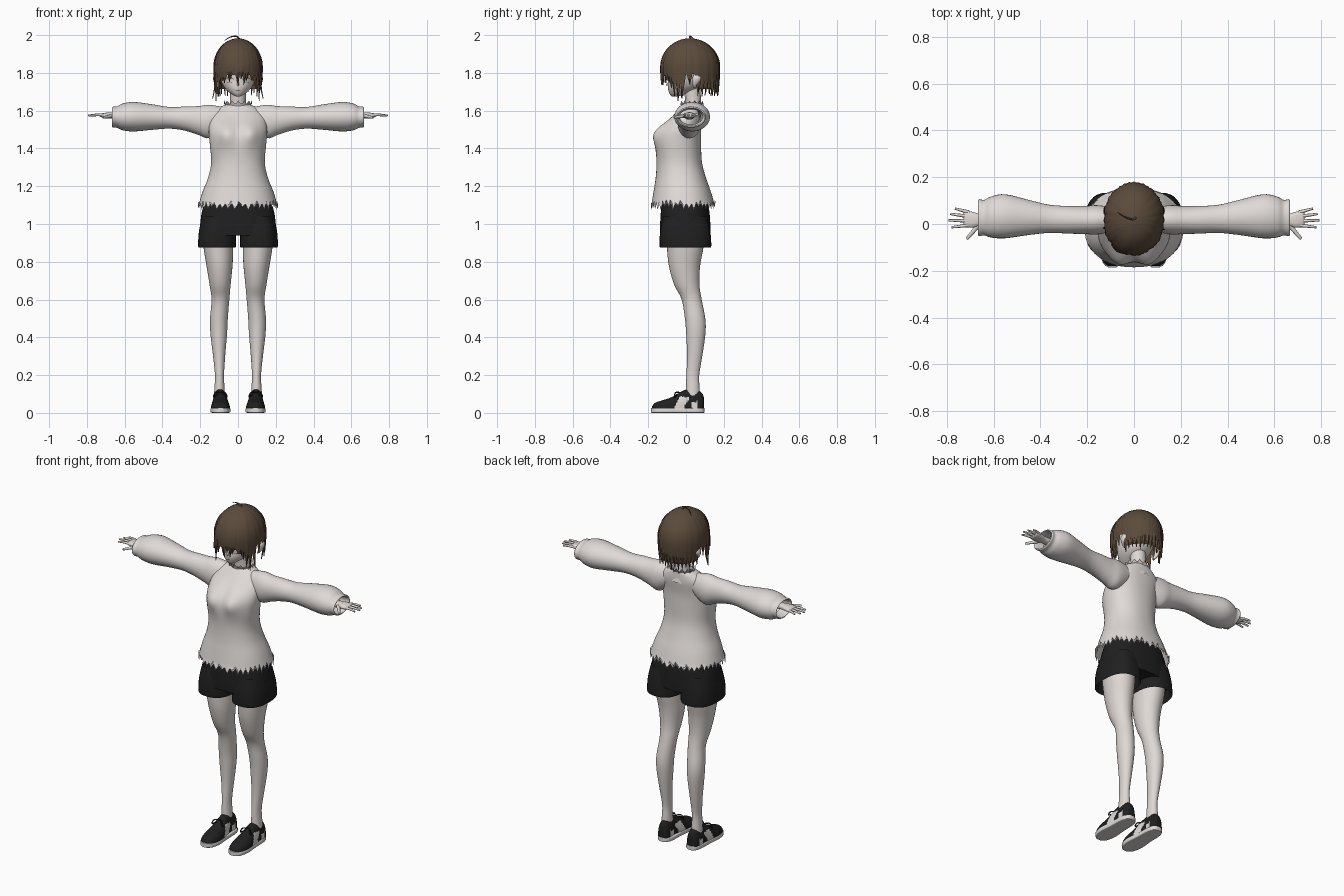
import bpy, bmesh, random
from math import sin, cos, pi, radians, sqrt, exp
from mathutils import Vector

random.seed(4)
cube = bpy.data.objects.get("Cube")
if cube:
    bpy.data.objects.remove(cube)


def material(name, rgb):
    m = bpy.data.materials.new(name)
    m.use_nodes = True
    m.diffuse_color = (*rgb, 1)
    m.node_tree.nodes["Principled BSDF"].inputs["Base Color"].default_value = (*rgb, 1)
    return m


SKIN = material("skin", (0.74, 0.69, 0.66))
KNIT = material("knit", (0.74, 0.70, 0.68))
HAIR = material("hair brown", (0.105, 0.07, 0.043))
BLACK = material("black cloth", (0.014, 0.014, 0.015))
WHITE = material("shoe white", (0.72, 0.69, 0.67))
DARK = material("lash dark", (0.05, 0.03, 0.025))


def make(name, verts, faces, mat, mirror=False):
    me = bpy.data.meshes.new(name)
    me.from_pydata(verts, [], faces)
    bm = bmesh.new()
    bm.from_mesh(me)
    bmesh.ops.recalc_face_normals(bm, faces=bm.faces)
    bm.to_mesh(me)
    bm.free()
    return finish(name, me, mat, mirror)


def finish(name, me, mat, mirror):
    me.materials.clear()
    me.materials.append(mat)
    me.shade_smooth()
    me.set_sharp_from_angle(angle=radians(50))
    ob = bpy.data.objects.new(name, me)
    bpy.context.collection.objects.link(ob)
    if mirror:
        ob.modifiers.new("Mirror", 'MIRROR')
    return ob


def smooth_rows(rows, sub):
    """Catmull-Rom interpolation of section rows."""
    out = []
    for i in range(len(rows) - 1):
        p = [Vector(rows[max(0, min(len(rows) - 1, i + k))]) for k in (-1, 0, 1, 2)]
        for j in range(sub):
            t = j / sub
            out.append(p[1] + 0.5 * t * ((p[2] - p[0]) + t * (2 * p[0] - 5 * p[1] + 4 * p[2] - p[3]
                       + t * (3 * (p[1] - p[2]) + p[3] - p[0]))))
    return out + [Vector(rows[-1])]


def loft(name, rows, mat, axis='z', n=32, power=2.0, caps=False, sub=4, mirror=False, shape=None):
    """Skin over superellipse rows (position, centre u, centre v, radius u, radius v)."""
    verts, faces = [], []
    rings = smooth_rows(rows, sub)
    for k, (t, u, v, ru, rv) in enumerate(rings):
        for i in range(n):
            a = 2 * pi * i / n
            c, s = cos(a), sin(a)
            pu = u + ru * abs(c) ** (2 / power) * (1 if c > 0 else -1)
            pv = v + rv * abs(s) ** (2 / power) * (1 if s > 0 else -1)
            p = {'z': (pu, pv, t), 'x': (t, pu, pv), 'y': (pu, t, pv)}[axis]
            verts.append(shape(p, i, k == len(rings) - 1) if shape else p)
            if k:
                j = (i + 1) % n
                b, d = (k - 1) * n, k * n
                faces.append((b + i, b + j, d + j, d + i))
    if caps:
        faces += [tuple(range(n)), tuple(range(len(verts) - n, len(verts)))]
    return make(name, verts, faces, mat, mirror)


def tube(name, pts, radius, mat, tip=1.0, mirror=False):
    cu = bpy.data.curves.new(name, 'CURVE')
    cu.dimensions = '3D'
    cu.bevel_depth, cu.bevel_resolution, cu.use_fill_caps = radius, 2, True
    sp = cu.splines.new('POLY')
    path = smooth_rows(pts, 4)
    sp.points.add(len(path) - 1)
    for i, (q, p) in enumerate(zip(sp.points, path)):
        q.co = (*p, 1)
        q.radius = 1 + (tip - 1) * i / (len(path) - 1)
    tmp = bpy.data.objects.new(name, cu)
    me = bpy.data.meshes.new_from_object(tmp)
    bpy.data.objects.remove(tmp)
    return finish(name, me, mat, mirror)


# Sweater body with chest volume and ragged hem
def body_shape(p, i, last):
    x, y, z = p
    if y < 0:
        y -= 0.03 * exp(-((abs(x) - 0.065) / 0.05) ** 2 - ((z - 1.48) / 0.06) ** 2)
    if last:
        z += random.uniform(0.02, 0.04) if i % 2 else random.uniform(-0.018, 0)
    return x, y, z


loft("sweater_body", [(1.635, 0, .035, .06, .05), (1.61, 0, .025, .11, .062), (1.57, 0, .008, .145, .08),
     (1.5, 0, -.028, .155, .108), (1.43, 0, -.04, .15, .12), (1.33, 0, -.036, .142, .12),
     (1.25, 0, -.028, .157, .132), (1.17, 0, -.02, .188, .152), (1.09, 0, -.015, .212, .17)],
     KNIT, n=84, power=2.2, shape=body_shape)


def collar_shape(p, i, last):
    return p[0], p[1], p[2] + ((0.014 if i % 2 else -0.012) if last else 0)


loft("collar", [(1.605, 0, .03, .066, .056), (1.625, 0, .03, .062, .054), (1.64, 0, .032, .075, .062)],
     KNIT, n=28, shape=collar_shape)

# Sleeves with an inward-turned cuff
loft("sleeve", [(.06, .02, 1.565, .045, .05), (.15, .018, 1.543, .062, .088), (.21, .017, 1.548, .06, .076),
     (.28, .018, 1.558, .059, .064), (.36, .022, 1.562, .06, .057), (.45, .028, 1.566, .075, .067),
     (.55, .033, 1.568, .094, .078), (.61, .03, 1.567, .088, .071), (.64, .027, 1.566, .076, .057),
     (.662, .027, 1.566, .079, .055), (.662, .027, 1.566, .07, .046), (.61, .027, 1.567, .06, .04)],
     KNIT, axis='x', mirror=True)

# Hands
loft("palm", [(.58, .018, 1.572, .026, .02), (.65, .018, 1.574, .024, .016), (.69, .018, 1.575, .034, .015),
     (.72, .022, 1.575, .034, .011), (.728, .022, 1.575, .028, .006)],
     SKIN, axis='x', n=20, power=2.4, caps=True, mirror=True)
for name, base, tip_y, tip_x in (("little", .05, .066, .765), ("ring", .032, .043, .785),
                                 ("middle", .013, .016, .793), ("index", -.005, -.014, .78)):
    tube(name + "_finger", [(.705, base, 1.576), ((.705 + tip_x) / 2, (base + tip_y) / 2, 1.578),
         (tip_x, tip_y, 1.574)], .0085, SKIN, tip=.55, mirror=True)
tube("thumb", [(.665, -.004, 1.572), (.69, -.035, 1.568), (.715, -.064, 1.564)], .011, SKIN, tip=.55, mirror=True)

# Shorts
loft("shorts_hips", [(1.2, 0, -.01, .14, .11), (1.08, 0, -.005, .187, .127), (1.0, 0, -.004, .2, .133),
     (.94, 0, -.003, .203, .134)], BLACK, n=48, power=2.4, caps=True)
loft("shorts_leg", [(1.04, .105, -.004, .085, .118), (.96, .11, -.004, .097, .133), (.886, .111, -.003, .1, .137),
     (.886, .111, -.003, .094, .13), (.96, .11, -.003, .085, .115)], BLACK, power=2.5, mirror=True)

# Legs
loft("leg", [(1.0, .108, -.003, .085, .105), (.88, .104, -.004, .079, .097), (.78, .098, -.008, .069, .083),
     (.68, .095, .004, .056, .067), (.6, .093, .03, .047, .053), (.5, .101, .048, .047, .054),
     (.42, .102, .052, .044, .051), (.3, .1, .046, .032, .04), (.2, .098, .036, .024, .034),
     (.13, .098, .036, .027, .036), (.08, .098, .036, .03, .036)], SKIN, mirror=True)

# Shoes: sole, upper with light side panel, lace
loft("shoe_sole", [(-.186, .093, .013, .016, .012), (-.165, .093, .013, .04, .013), (-.11, .093, .013, .053, .013),
     (-.03, .093, .013, .047, .013), (.05, .093, .013, .044, .013), (.085, .093, .013, .032, .013),
     (.097, .093, .013, .014, .012)], WHITE, axis='y', power=7, caps=True, mirror=True)
upper = loft("shoe_upper", [(-.18, .093, .02, .016, .014), (-.162, .093, .02, .038, .034),
     (-.12, .093, .02, .05, .048), (-.075, .093, .02, .049, .064), (-.03, .094, .02, .044, .09),
     (.015, .096, .02, .038, .108), (.055, .096, .02, .038, .104), (.085, .095, .02, .03, .085),
     (.095, .094, .02, .014, .06)], BLACK, axis='y', n=64, power=2.3, caps=True, sub=6, mirror=True,
     shape=lambda p, i, last: (p[0], p[1], max(p[2], .022)))
upper.data.materials.append(WHITE)
for f in upper.data.polygons:
    c = f.center
    swoosh = abs(c.y + .035 - (c.z - .03) * .5) < .026 and c.z < .085
    if swoosh or (.03 < c.y < .06 and c.z < .06):
        f.material_index = 1
for s in (-1, 1):
    tube("lace_loop", [(.094, -.035, .108), (.094 + s * .025, -.055, .108), (.094 + s * .035, -.06, .085),
         (.094 + s * .012, -.048, .098)], .0035, BLACK, mirror=True)

# Neck and head
loft("neck", [(1.57, 0, .045, .06, .05), (1.63, 0, .04, .043, .042), (1.74, 0, .03, .043, .045)], SKIN, n=24)
HEAD = [(1.676, 0, -.058, .012, .018), (1.69, 0, -.042, .038, .045), (1.72, 0, -.013, .07, .083),
        (1.76, 0, .005, .09, .1), (1.82, 0, .015, .1, .113), (1.9, 0, .02, .095, .108), (1.955, 0, .02, .045, .055)]
loft("head", HEAD, SKIN, caps=True)
tube("nose", [(0, -.085, 1.752), (0, -.099, 1.74), (0, -.098, 1.733)], .006, SKIN, tip=.8)
loft("ear", [(1.72, .1, .045, .006, .008), (1.74, .112, .05, .011, .015), (1.77, .12, .056, .012, .022),
     (1.795, .115, .056, .007, .014)], SKIN, n=16, caps=True, mirror=True)


def face_y(x, z):
    r = min(smooth_rows(HEAD, 12), key=lambda q: abs(q[0] - z))
    return r[2] - r[4] * sqrt(max(0, 1 - (x / r[3]) ** 2)) - .003


def face_plate(name, x0, x1, z, height, bow, mat, mirror=True):
    verts, n = [], 10
    for i in range(n + 1):
        t = i / n
        x, arch = x0 + (x1 - x0) * t, sin(pi * t)
        for zz in (z + bow * arch, z + bow * arch + height * (.25 + .75 * arch)):
            verts.append((x, face_y(x, zz), zz))
    make(name, verts, [(2 * i, 2 * i + 2, 2 * i + 3, 2 * i + 1) for i in range(n)], mat, mirror)


face_plate("upper_lash", .022, .068, 1.765, .006, .008, DARK)
face_plate("lower_lash", .028, .062, 1.752, .002, -.004, DARK)
face_plate("mouth", -.013, .013, 1.708, .003, -.002, DARK, False)

# Hair: scalp shell, layered locks and a stray curl
MID, RISE = 1.83, .153


def hair_point(angle, s, bottom, scale=1.0):
    if s < .6:
        phi = s / .6 * pi / 2
        k, z = sin(phi), MID + RISE * cos(phi)
    else:
        z = MID - (s - .6) / .4 * (MID - bottom)
        k = 1 - 4 * (MID - z) ** 2
    k *= scale
    return .13 * k * sin(angle), .02 - .156 * k * cos(angle), z


def shell_bottom(d):
    return 1.79 if d < 35 else 1.76 if d < 75 else 1.795 if d < 108 else 1.715


verts, faces, n, m = [], [], 72, 20
for i in range(n):
    d = i * 360 / n
    for j in range(m + 1):
        verts.append(hair_point(radians(d), j / m, shell_bottom(min(d, 360 - d)), .97))
        if j:
            a, b = i * (m + 1) + j, (i + 1) % n * (m + 1) + j
            faces.append((a - 1, b - 1, b, a))
make("hair_shell", verts, faces, HAIR)


def lock(name, deg, tip, half, flick=0.0, lift=1.0, sway=0.0):
    verts, faces, m = [], [], 16
    for j in range(m + 1):
        s = .06 + .94 * j / m
        w = radians(half) * min(1, (1 - s) / .35 + .03)
        end = max(0, (s - .75) / .25) ** 2
        mid = radians(deg + sway * s * s)
        for off, r in ((-w, .985), (0, 1.025), (w, .985)):
            verts.append(hair_point(mid + off, s, tip, r * lift + flick * end))
        if j:
            a = 3 * j
            faces += [(a - 3, a - 2, a + 1, a), (a - 2, a - 1, a + 2, a + 1)]
    make(name, verts, faces, HAIR)


for d in range(-36, 37, 8):
    lock("bang_lock", d, random.uniform(1.735, 1.765), 8, lift=random.uniform(.97, 1.01), sway=random.uniform(-8, 8))
for side in (-1, 1):
    for d, tip, flick in ((46, 1.72, 0), (56, 1.675, .02), (66, 1.65, .12), (76, 1.665, .2), (88, 1.735, 0)):
        lock("side_lock", side * d, tip, 8, flick, random.uniform(.98, 1.01), random.uniform(-3, 3))
for d in range(108, 253, 9):
    lock("back_lock", d, random.uniform(1.675, 1.7), 9, random.uniform(-.04, .04), random.uniform(.98, 1.01))
lock("swept_bang", -22, 1.745, 11, lift=1.03, sway=-26)
tube("stray_curl", [(.01, .03, 1.972), (-.005, .02, 1.992), (-.04, .03, 1.99), (-.07, .05, 1.972)],
     .006, HAIR, tip=.2)
